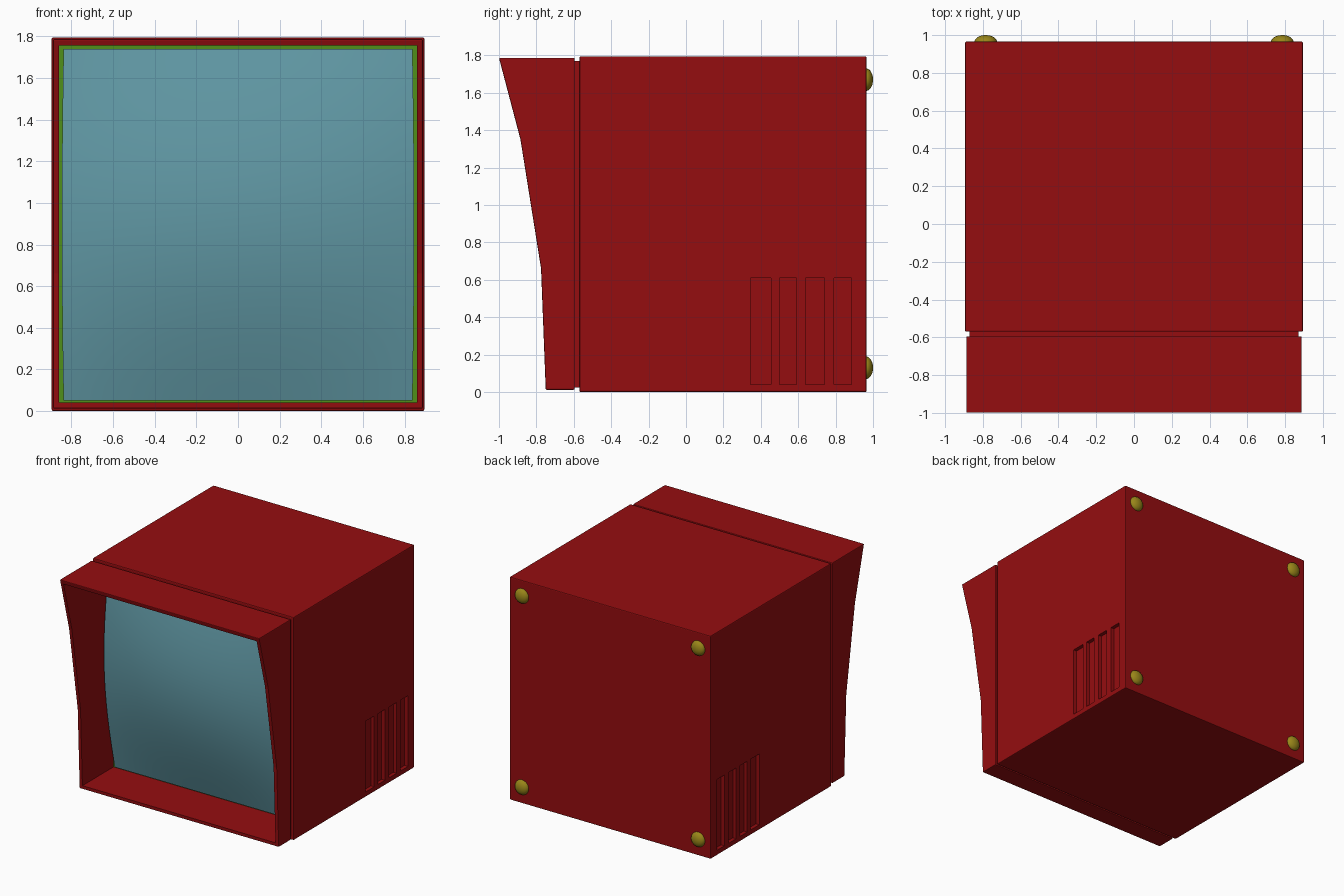
import bpy, bmesh, math
from mathutils import Matrix

if "Cube" in bpy.data.objects:
    bpy.data.objects.remove(bpy.data.objects["Cube"])


def material(name, color):
    m = bpy.data.materials.new(name)
    m.diffuse_color = (*color, 1)
    m.use_nodes = True
    m.node_tree.nodes["Principled BSDF"].inputs["Base Color"].default_value = m.diffuse_color
    return m


RED = material("red_plastic", (0.30, 0.004, 0.005))
GLASS = material("screen_glass", (0.12, 0.32, 0.38))
GREEN = material("green_trim", (0.08, 0.28, 0.01))
GOLD = material("gold_feet", (0.32, 0.24, 0.01))


def finish(name, bm, mat=None):
    bmesh.ops.recalc_face_normals(bm, faces=bm.faces)
    me = bpy.data.meshes.new(name)
    bm.to_mesh(me)
    bm.free()
    ob = bpy.data.objects.new(name, me)
    bpy.context.collection.objects.link(ob)
    if mat:
        me.materials.append(mat)
    return ob


def add_box(bm, x0, x1, y0, y1, z0, z1):
    m = Matrix.Translation(((x0 + x1) / 2, (y0 + y1) / 2, (z0 + z1) / 2))
    m = m @ Matrix.Diagonal((x1 - x0, y1 - y0, z1 - z0, 1))
    bmesh.ops.create_cube(bm, size=1, matrix=m)


def box(name, dims, mat=None):
    bm = bmesh.new()
    add_box(bm, *dims)
    return finish(name, bm, mat)


def cut(ob, cutter):
    mod = ob.modifiers.new("cut", 'BOOLEAN')
    mod.operation, mod.solver, mod.object = 'DIFFERENCE', 'EXACT', cutter
    cutter.hide_render = True
    cutter.display_type = 'WIRE'
    cutter.hide_set(True)


def bevel(ob, width):
    mod = ob.modifiers.new("bevel", 'BEVEL')
    mod.width, mod.segments = width, 2


# Cutters: front cavity and side vents
cavity = box("cavity_cutter", (-0.86, 0.86, -1.2, -0.34, 0.04, 1.755))
bm = bmesh.new()
for y0, y1 in ((0.345, 0.455), (0.5, 0.59), (0.64, 0.74), (0.79, 0.885)):
    for s in (-1, 1):
        xs = sorted((s * 0.865, s * 0.95))
        add_box(bm, *xs, y0, y1, 0.04, 0.61)
vents = finish("vent_cutter", bm)

# Main cabinet
cabinet = box("cabinet", (-0.895, 0.895, -0.57, 0.965, 0, 1.795), RED)
bevel(cabinet, 0.007)
cut(cabinet, cavity)
cut(cabinet, vents)

# Recessed neck between cabinet and hood
neck = box("neck", (-0.872, 0.872, -0.61, -0.55, 0.025, 1.77), RED)
cut(neck, cavity)

# Hood with leaning front edge
profile = [(-0.595, 0.012), (-0.75, 0.012), (-0.775, 0.66),
           (-0.885, 1.35), (-1.0, 1.787), (-0.595, 1.787)]
bm = bmesh.new()
f = bm.faces.new([bm.verts.new((-0.888, y, z)) for y, z in profile])
ext = bmesh.ops.extrude_face_region(bm, geom=[f])
bmesh.ops.translate(bm, vec=(1.776, 0, 0),
                    verts=[v for v in ext["geom"] if isinstance(v, bmesh.types.BMVert)])
hood = finish("hood", bm, RED)
bevel(hood, 0.006)
cut(hood, cavity)

# Green backing seen around the screen
box("screen_backing", (-0.865, 0.865, -0.355, -0.33, 0.035, 1.76), GREEN)

# Bulging glass screen with sides running back to the backing
N = 24
bm = bmesh.new()
bmesh.ops.create_grid(bm, x_segments=N, y_segments=N, size=1)
rim = [e for e in bm.edges if e.is_boundary]
ext = bmesh.ops.extrude_edge_only(bm, edges=rim)
skirt = {v for v in ext["verts"] if True} if "verts" in ext else \
        {v for v in ext["geom"] if isinstance(v, bmesh.types.BMVert)}
for v in bm.verts:
    u, w = v.co.x, v.co.y
    t = (w + 1) / 2
    y = -0.37 - 0.07 * t - 0.09 * math.sin(math.pi * t)
    y -= 0.07 * (1 - u * u) * math.sin(math.pi * t)
    x = u * (0.846 - 0.008 * w * w)
    v.co = (x, -0.345 if v in skirt else y, 0.895 + w * 0.845)
screen = finish("screen", bm, GLASS)

# Round feet on the back
feet = []
for x in (-0.785, 0.785):
    for z in (0.13, 1.67):
        bm = bmesh.new()
        m = Matrix.Translation((x, 0.963, z)) @ Matrix.Diagonal((0.06, 0.037, 0.06, 1))
        m = m @ Matrix.Rotation(math.pi / 2, 4, 'X')
        bmesh.ops.create_uvsphere(bm, u_segments=24, v_segments=14, radius=1, matrix=m)
        feet.append(finish("back_foot", bm, GOLD))

# Smooth shading on rounded parts
for ob in feet + [screen]:
    bpy.ops.object.select_all(action='DESELECT')
    ob.select_set(True)
    bpy.context.view_layer.objects.active = ob
    bpy.ops.object.shade_smooth_by_angle(angle=math.radians(40))
